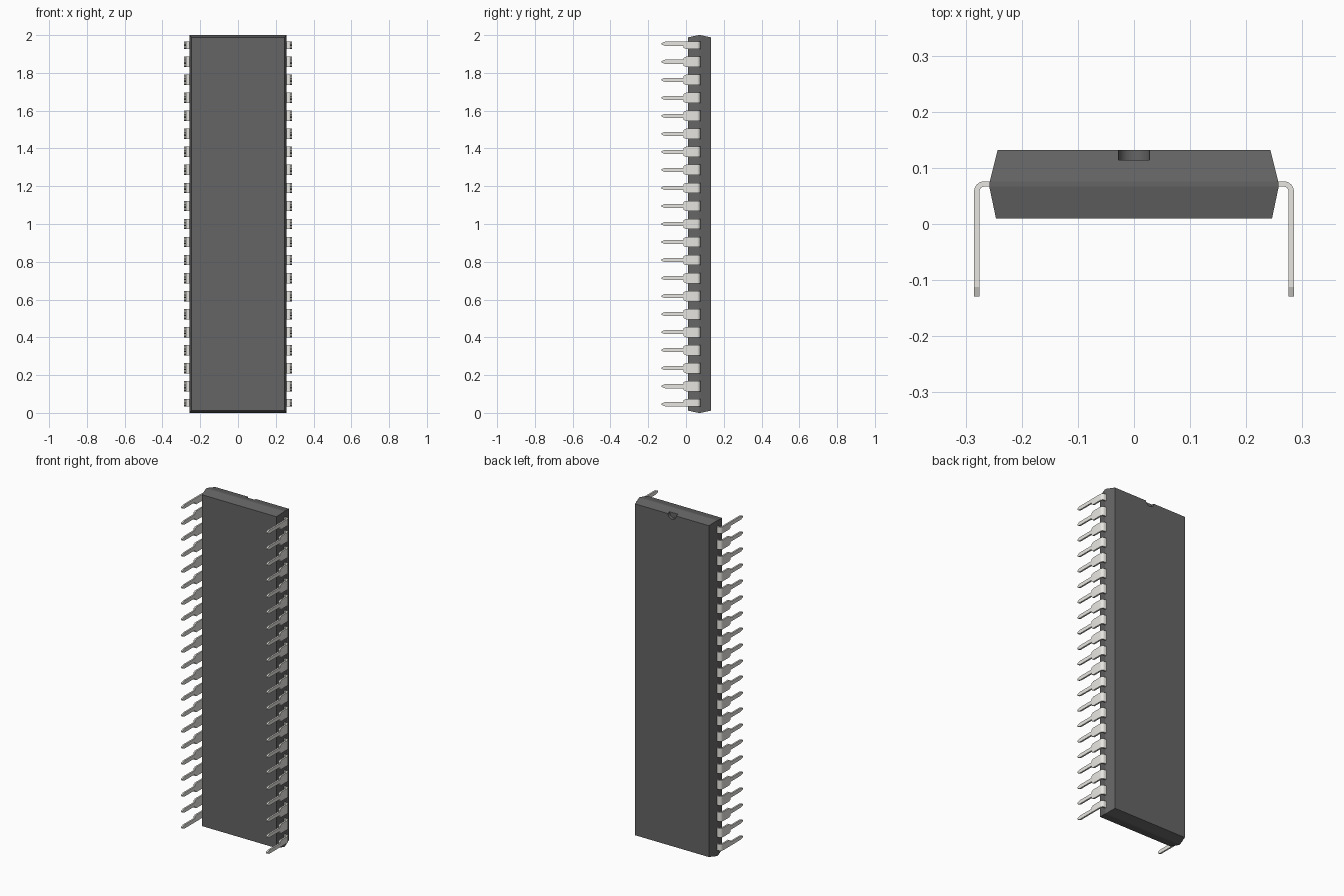
import bpy, bmesh, math

if "Cube" in bpy.data.objects:
    bpy.data.objects.remove(bpy.data.objects["Cube"])

PITCH = 0.0954
COUNT = 21
WIDE, MID, NARROW, TIP = 0.0275, 0.021, 0.011, 0.004


def material(name, colour):
    mat = bpy.data.materials.new(name)
    mat.diffuse_color = (*colour, 1)
    mat.use_nodes = True
    mat.node_tree.nodes["Principled BSDF"].inputs["Base Color"].default_value = mat.diffuse_color
    return mat


def loft(name, rings, mat):
    """Skin a list of four-point rings and cap both ends."""
    bm = bmesh.new()
    loops = [[bm.verts.new(p) for p in ring] for ring in rings]
    for a, b in zip(loops, loops[1:]):
        for i in range(4):
            j = (i + 1) % 4
            bm.faces.new((a[i], a[j], b[j], b[i]))
    bm.faces.new(loops[0])
    bm.faces.new(loops[-1])
    bmesh.ops.recalc_face_normals(bm, faces=bm.faces)
    mesh = bpy.data.meshes.new(name)
    bm.to_mesh(mesh)
    bm.free()
    mesh.materials.append(mat)
    return mesh


def add_object(name, mesh, z=0):
    obj = bpy.data.objects.new(name, mesh)
    obj.location.z = z
    bpy.context.collection.objects.link(obj)
    return obj


def smooth(obj, degrees):
    bpy.ops.object.select_all(action='DESELECT')
    obj.select_set(True)
    bpy.context.view_layer.objects.active = obj
    bpy.ops.object.shade_smooth_by_angle(angle=math.radians(degrees))


plastic = material("dark_plastic", (0.13, 0.13, 0.13))
metal = material("lead_metal", (0.8, 0.79, 0.75))

# Body: drafted slab, widest at the parting line
sections = [(0.01, 0.246, 0.988), (0.067, 0.258, 1.0),
            (0.076, 0.257, 1.0), (0.132, 0.243, 0.988)]
body = add_object("package_body", loft("package_body", [
    [(-w, y, 1 - h), (w, y, 1 - h), (w, y, 1 + h), (-w, y, 1 + h)]
    for y, w, h in sections], plastic))

# Half-round index notch in the upper end
bpy.ops.mesh.primitive_cylinder_add(vertices=32, radius=0.028, depth=0.06,
                                    location=(0, 0.144, 1.99),
                                    rotation=(math.pi / 2, 0, 0))
cutter = bpy.context.object
cutter.name = "notch_cutter"
cutter.data.materials.append(plastic)
smooth(cutter, 30)
cutter.hide_render = True
cutter.display_type = 'WIRE'
notch = body.modifiers.new("notch", 'BOOLEAN')
notch.operation = 'DIFFERENCE'
notch.solver = 'EXACT'
notch.object = cutter
bpy.context.view_layer.objects.active = body
bpy.ops.object.modifier_apply(modifier="notch")
bpy.data.objects.remove(cutter)


def lead_mesh(name, limit_low=WIDE, limit_high=WIDE):
    """Strip bent down from the body, stepped to a narrow pin and point."""
    x_out, y_top, thick, radius = 0.285, 0.076, 0.0095, 0.018
    # stations: outer x, outer y, inner x, inner y, half width
    path = [(0.245, y_top, 0.245, y_top - thick, WIDE)]
    cx, cy, inner = x_out - radius, y_top - radius, radius - thick
    for i in range(7):
        a = math.radians(90 - 15 * i)
        c, s = math.cos(a), math.sin(a)
        path.append((cx + radius * c, cy + radius * s,
                     cx + inner * c, cy + inner * s, WIDE))
    for y, w in [(0.0, WIDE), (-0.012, MID), (-0.0125, NARROW),
                 (-0.112, NARROW), (-0.129, TIP)]:
        path.append((x_out, y, x_out - thick, y, w))
    rings = []
    for ox, oy, ix, iy, w in path:
        lo, hi = -min(w, limit_low), min(w, limit_high)
        rings.append([(ox, oy, lo), (ox, oy, hi), (ix, iy, hi), (ix, iy, lo)])
    return loft(name, rings, metal)


# Leads: 21 mirrored pairs; the end pairs lack their outer shoulder
full = lead_mesh("lead")
first = lead_mesh("lead_bottom_end", limit_low=NARROW)
last = lead_mesh("lead_top_end", limit_high=NARROW)
for i in range(COUNT):
    mesh = first if i == 0 else last if i == COUNT - 1 else full
    obj = add_object(f"lead_pair_{i + 1:02d}", mesh, 1 + (i - COUNT // 2) * PITCH)
    obj.modifiers.new("mirror", 'MIRROR').use_axis[0] = True
    if i in (0, 1, COUNT - 1):
        smooth(obj, 20)
